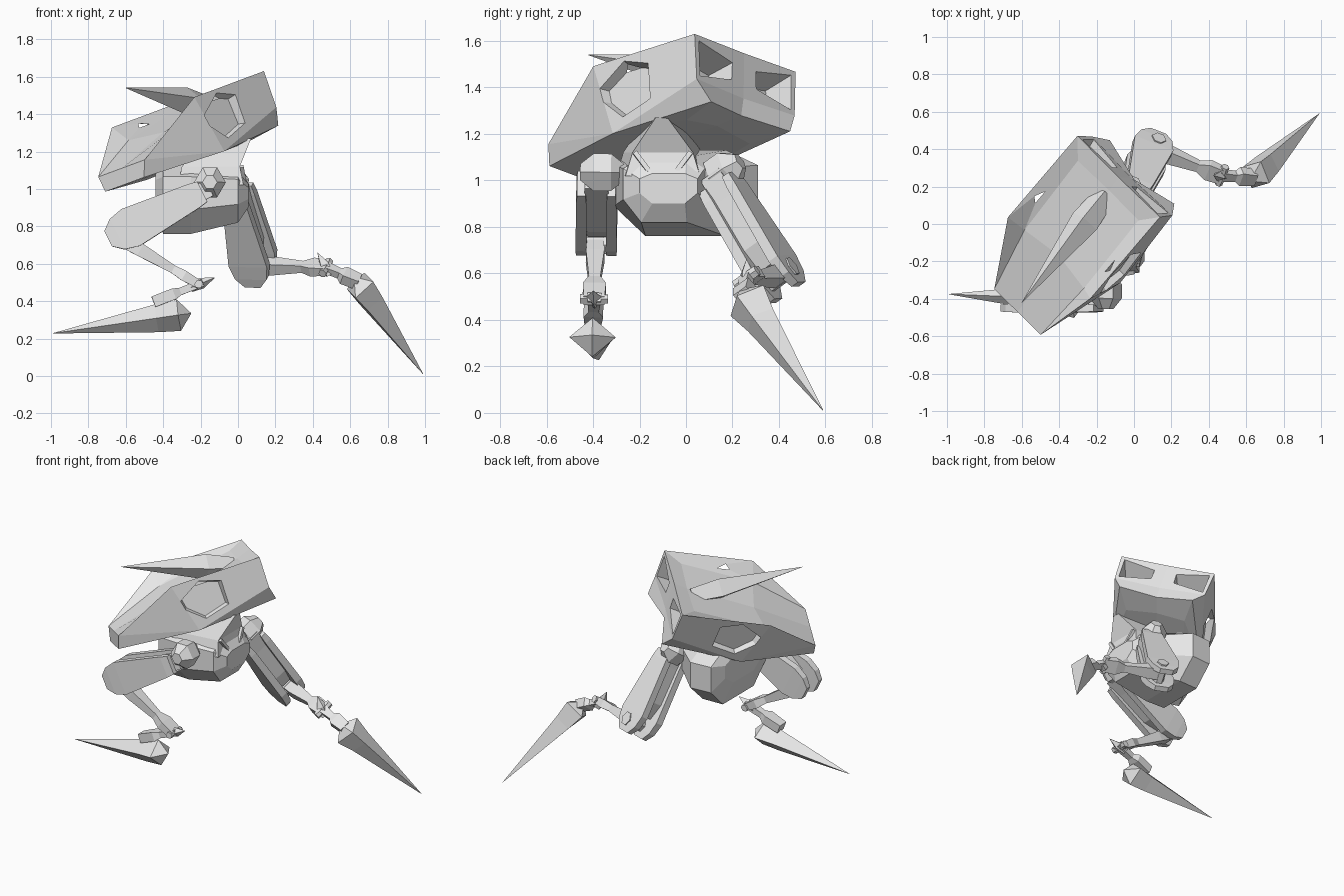
import bpy, bmesh
from mathutils import Vector as V

cube = bpy.data.objects.get("Cube")
if cube:
    bpy.data.objects.remove(cube)

grey = bpy.data.materials.new("plain_grey")
grey.use_nodes = True
grey.diffuse_color = (0.8, 0.8, 0.8, 1)
grey.node_tree.nodes["Principled BSDF"].inputs["Base Color"].default_value = (0.8, 0.8, 0.8, 1)


def finish(name, bm):
    bmesh.ops.remove_doubles(bm, verts=bm.verts, dist=0.0005)
    bmesh.ops.recalc_face_normals(bm, faces=bm.faces)
    mesh = bpy.data.meshes.new(name)
    bm.to_mesh(mesh)
    bm.free()
    mesh.materials.append(grey)
    ob = bpy.data.objects.new(name, mesh)
    bpy.context.collection.objects.link(ob)
    return ob


def loft(name, rings):
    """Skin a row of equal-count rings and cap both ends."""
    bm = bmesh.new()
    rows = [[bm.verts.new(p) for p in ring] for ring in rings]
    n = len(rows[0])
    for r, s in zip(rows, rows[1:]):
        for i in range(n):
            j = (i + 1) % n
            bm.faces.new((r[i], r[j], s[j], s[i]))
    bm.faces.new(rows[0])
    bm.faces.new(rows[-1])
    return finish(name, bm)


SQUARE = ((-1, -1), (1, -1), (1, 1), (-1, 1))
DIAMOND = ((0, -1), (1, 0), (0, 1), (-1, 0))
HEXAGON = ((-1, -.45), (0, -1), (1, -.45), (1, .45), (0, 1), (-1, .45))


def beam(name, a, b, hinge, sections, shape=SQUARE, shift=0):
    """Loft along a-b; each section is (fraction, half width on hinge, half height)."""
    a, b = V(a), V(b)
    d = (b - a).normalized()
    side = (V(hinge) - d * d.dot(V(hinge))).normalized()
    up = d.cross(side)
    return loft(name, [[a.lerp(b, t) + side * (shift + w * p) + up * (h * q) for p, q in shape]
                       for t, w, h in sections])


# Head frame: back, side and up axes from the top of the nose
ORIGIN = V((-.623, -.47, 1.11))
BACK = V((.538, .72, .436)).normalized()
SIDE = V((-.69, .68, -.255)).normalized()
UP = BACK.cross(SIDE)


def head_point(b, l, u):
    return ORIGIN + BACK * b + SIDE * l + UP * u


# Head shell, one half described and mirrored
half = {
    "nose_top": (0, .18, 0), "nose_low": (-.04, .15, -.08),
    "ridge": (.43, .32, .13), "cheek": (.45, .30, -.21),
    "rear_top": (1.005, .32, 0), "rear_mid": (.963, .31, -.2),
    "rear_low": (.97, .25, -.3), "belly": (.78, .2, -.28),
    "deck_front": (.4, .23, .04), "deck_back": (.9, .235, 0),
    "c_nose": (0, 0, 0), "c_front": (.42, 0, .01), "c_back": (.9, 0, -.01),
    "c_top": (1, 0, 0), "c_mid": (.95, 0, -.2), "c_low": (.92, 0, -.27),
    "c_belly": (.78, 0, -.25), "c_chin": (-.04, 0, -.08),
}
panels = (
    "c_nose nose_top nose_low c_chin",
    "c_nose nose_top deck_front c_front",
    "nose_top ridge deck_front",
    "c_front deck_front deck_back c_back",
    "deck_front ridge rear_top deck_back",
    "c_back deck_back rear_top c_top",
    "nose_top ridge cheek",
    "nose_top cheek nose_low",
    "ridge rear_top rear_mid cheek",
    "rear_mid rear_low cheek",
    "nose_low cheek belly",
    "cheek rear_low belly",
    "nose_low belly c_belly c_chin",
    "rear_top c_top c_mid rear_mid",
    "rear_mid c_mid c_low rear_low",
    "rear_low c_low c_belly belly",
)
bm = bmesh.new()
for s in (1, -1):
    vert = {k: bm.verts.new(head_point(b, l * s, u)) for k, (b, l, u) in half.items()}
    for row in panels:
        bm.faces.new([vert[k] for k in row.split()])
head = finish("head", bm)

# Recessed side windows and rear sockets
window = ((.60, .075), (.73, 0), (.70, -.167), (.52, -.175), (.43, -.05), (.43, .02))
socket = ((.295, -.02), (.07, -.06), (.07, -.14), (.295, -.185))
cutters = []
for s in (1, -1):
    cutters.append(loft("window_cutter", [
        [head_point(.57 + (b - .57) * k, s * l, -.05 + (u + .05) * k) for b, u in window]
        for l, k in ((.27, .85), (.4, 1.15))]))
    cutters.append(loft("socket_cutter", [
        [head_point(b, s * (.19 + (l - .19) * k), -.1 + (u + .1) * k) for l, u in socket]
        for b, k in ((.86, .8), (1.1, 1.1))]))
for c in cutters:
    c.hide_render = True
    m = head.modifiers.new("cut", "BOOLEAN")
    m.operation, m.solver, m.object = "DIFFERENCE", "EXACT", c
bpy.context.view_layer.update()
cut = bpy.data.meshes.new_from_object(head.evaluated_get(bpy.context.evaluated_depsgraph_get()))
head.modifiers.clear()
head.data = cut
for c in cutters:
    bpy.data.objects.remove(c)

# Horn on the deck
beam("horn", (-.15, .16, 1.44), (-.6, -.42, 1.54), SIDE,
     ((0, .06, .06), (.25, .08, .08), (1, .001, .001)), DIAMOND)


# Torso, chamfered box sections along x
def box_ring(x, y0, y1, z0, z1):
    cy, cz = (y1 - y0) * .22, (z1 - z0) * .35
    return [V((x, y, z)) for y, z in (
        (y0 + cy, z0), (y1 - cy, z0), (y1, z0 + cz), (y1, z1 - cz / 2),
        (y1 - cy, z1), (y0 + cy, z1), (y0, z1 - cz / 2), (y0, z0 + cz))]


loft("torso", [box_ring(*r) for r in (
    (-.44, -.2, .2, .9, 1.08), (-.40, -.3, .3, .76, 1.13), (-.25, -.31, .31, .76, 1.13),
    (0, -.27, .08, .82, 1.1), (.055, -.2, .05, .9, 1.03))])

# Neck wedge between torso and head
loft("neck", [[V((x, y, z)) for x, y in ((x0, y0), (x1, y0 + .04), (x1, y1 - .04), (x0, y1))]
              for z, x0, x1, y0, y1 in ((1.02, -.32, .03, -.3, .1), (1.12, -.3, .01, -.27, .07),
                                        (1.27, -.15, .07, -.17, -.04))])
for y, tip in ((-.16, -.22), (-.04, .02)):
    beam("neck_rib", (.03, y, 1.04), (.015, tip, 1.12), (0, 1, 0), ((0, .01, .015), (1, .01, .015)))


# Legs: hip, thigh plates, shank, ankle link, spur and blade foot
def leg(label, hip, thigh, knee, ankle, link, foot, spur):
    thigh_dir = V(thigh[1]) - V(thigh[0])
    h = thigh_dir.cross(V(ankle) - V(knee)).normalized()
    beam(label + "_hip", V(hip) - h * .095, V(hip) + h * .095, (0, 0, 1),
         ((0, .035, .04), (.3, .08, .085), (.7, .08, .085), (1, .035, .04)), HEXAGON)
    for s in (1, -1):
        beam(label + "_thigh_plate", *thigh, h,
             ((0, .018, .06), (.1, .022, .07), (.8, .024, .11), (.95, .022, .09), (1.05, .018, .045)),
             shift=s * .065)
    beam(label + "_thigh_core", *thigh, h, ((-.08, .05, .045), (.15, .055, .05), (.6, .05, .07), (.8, .045, .04)))
    beam(label + "_knee", V(knee) - h * .08, V(knee) + h * .08, thigh_dir,
         ((0, .04, .04), (1, .04, .04)), HEXAGON)
    beam(label + "_shank", knee, ankle, h,
         ((-.05, .035, .04), (.2, .04, .035), (.65, .025, .022), (.8, .05, .028), (1.03, .045, .022)))
    beam(label + "_ankle_pin", V(ankle) - h * .06, V(ankle) + h * .06, thigh_dir,
         ((0, .022, .022), (1, .022, .022)), HEXAGON)
    beam(label + "_ankle_link", ankle, link, h,
         ((-.1, .03, .02), (.45, .022, .02), (.6, .042, .03), (1.1, .035, .03)))
    beam(label + "_spur", ankle, spur, h, ((-.5, .03, .025), (.2, .035, .03), (1, .001, .001)), DIAMOND)
    beam(label + "_foot", *foot, h,
         ((0, .001, .001), (.09, .1, .085), (.25, .075, .075), (1, .001, .001)), DIAMOND)


leg("right", (-.15, -.36, 1.035), ((-.19, -.385, .985), (-.67, -.385, .745)), (-.6, -.39, .72),
    (-.21, -.395, .49), (-.43, -.4, .405), ((-.25, -.405, .335), (-.99, -.375, .228)), (-.125, -.4, .525))
leg("left", (-.03, .16, 1.03), ((0, .14, .99), (.1, .42, .54)), (.11, .4, .59),
    (.47, .26, .58), (.63, .25, .51), ((.62, .23, .53), (.99, .59, .01)), (.425, .26, .66))
